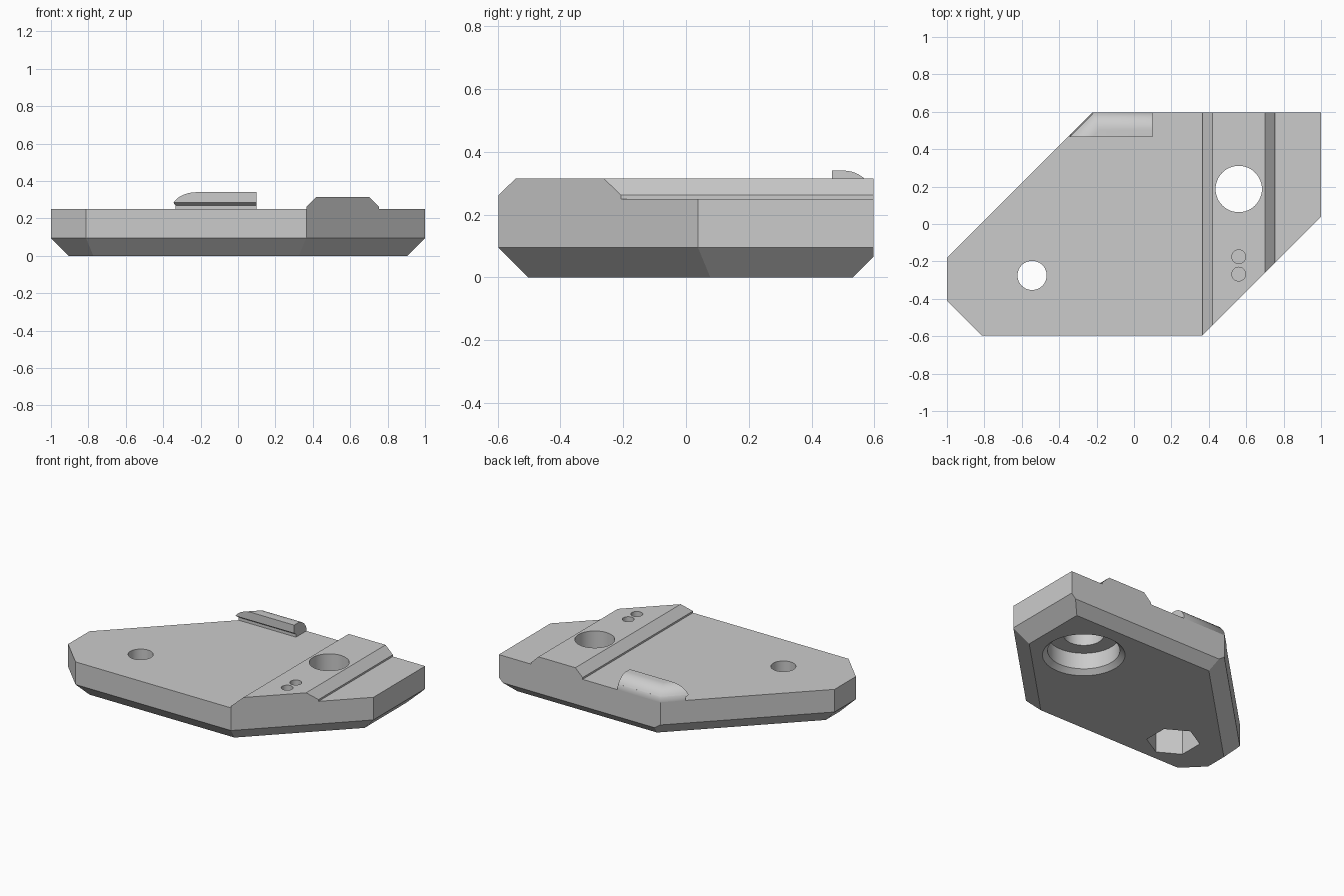
import bpy, bmesh
from math import radians, sin, cos, pi
from mathutils import Vector, Matrix

cube = bpy.data.objects.get("Cube")
if cube:
    bpy.data.objects.remove(cube)

grey = bpy.data.materials.new("plain grey")
grey.use_nodes = True
grey.diffuse_color = (0.6, 0.6, 0.6, 1)
grey.node_tree.nodes["Principled BSDF"].inputs["Base Color"].default_value = (0.6, 0.6, 0.6, 1)


def finish(name, bm):
    bmesh.ops.recalc_face_normals(bm, faces=bm.faces)
    mesh = bpy.data.meshes.new(name)
    bm.to_mesh(mesh)
    bm.free()
    mesh.materials.append(grey)
    obj = bpy.data.objects.new(name, mesh)
    bpy.context.collection.objects.link(obj)
    return obj


def loft(rings):
    """Closed solid through rings with equal point counts."""
    bm = bmesh.new()
    loops = [[bm.verts.new(p) for p in ring] for ring in rings]
    n = len(loops[0])
    for a, b in zip(loops, loops[1:]):
        for i in range(n):
            j = (i + 1) % n
            bm.faces.new((a[i], a[j], b[j], b[i]))
    bm.faces.new(loops[0])
    bm.faces.new(loops[-1])
    return bm


def boolean(target, tool, operation):
    mod = target.modifiers.new(operation.lower(), 'BOOLEAN')
    mod.operation = operation
    mod.solver = 'EXACT'
    mod.object = tool
    bpy.context.view_layer.objects.active = target
    bpy.ops.object.modifier_apply(modifier=mod.name)
    bpy.data.objects.remove(tool)


def drill(target, x, y, levels, sides=48, turn=0.0):
    """Cut a hole described by (height, radius) levels."""
    rings = [[(x + r * cos(turn + 2 * pi * i / sides), y + r * sin(turn + 2 * pi * i / sides), z)
              for i in range(sides)] for z, r in levels]
    boolean(target, finish("hole_cutter", loft(rings)), 'DIFFERENCE')


def smooth(obj, angle):
    bpy.ops.object.select_all(action='DESELECT')
    obj.select_set(True)
    bpy.context.view_layer.objects.active = obj
    bpy.ops.object.shade_smooth_by_angle(angle=radians(angle))


BACK, TOP = 0.597, 0.25

# Base plate: seven-sided slab, lower edges planed off at 45 degrees
outline = [(-1, -0.18), (-1, -0.41), (-0.813, -BACK), (0.365, -BACK),
           (1, 0.038), (1, BACK), (-0.223, BACK)]
bm = loft([[(x, y, z) for x, y in outline] for z in (0, TOP)])
for i, (x, y) in enumerate(outline):
    nx, ny = outline[(i + 1) % len(outline)]
    along = Vector((nx - x, ny - y, 0)).normalized()
    outward = Vector((along.y, -along.x, 0))
    chamfer = 0.065 if y == BACK and ny == BACK else 0.095
    cut = bmesh.ops.bisect_plane(
        bm, geom=bm.verts[:] + bm.edges[:] + bm.faces[:], dist=1e-5,
        plane_co=Vector((x, y, chamfer)), plane_no=outward - Vector((0, 0, 1)),
        clear_outer=True)
    edges = [e for e in cut["geom_cut"] if isinstance(e, bmesh.types.BMEdge)]
    bmesh.ops.edgeloop_fill(bm, edges=edges)
plate = finish("base_plate", bm)

# Raised rail with sloped shoulders, ending on the diagonal front edge
profile = [(0.365, TOP), (0.365, 0.262), (0.42, 0.315),
           (0.70, 0.315), (0.755, 0.262), (0.755, TOP)]
rail = finish("rail", loft([[(x, x - 0.962, z) for x, z in profile],
                            [(x, BACK, z) for x, z in profile]]))
boolean(plate, rail, 'UNION')

# Large through hole with a wide, lipped recess below
drill(plate, 0.56, 0.187, [(-0.1, 0.124), (0.5, 0.124)])
drill(plate, 0.56, 0.187, [(-0.01, 0.265), (0.03, 0.222), (0.14, 0.222)])
# Small through hole with a hexagonal nut pocket below
drill(plate, -0.545, -0.275, [(-0.1, 0.078), (0.5, 0.078)])
drill(plate, -0.545, -0.275, [(-0.1, 0.165), (0.17, 0.165)], 6, pi / 6)
# Pair of blind pin holes
for y in (-0.175, -0.268):
    drill(plate, 0.56, y, [(0.2, 0.037), (0.5, 0.037)], 32)
smooth(plate, 30)

# Hooked lip on the back edge: undercut front, rounded back and diagonal end
steps = 12
levels = [(TOP, 0, 0.485), (0.27, 0, 0.485), (0.285, 0.006, 0.465)]
for i in range(3, steps + 1):
    a = i / steps * pi / 2
    levels.append((TOP + 0.09 * sin(a), 0.095 * (1 - cos(a)), 0.465))
rings = []
for z, inset, front in levels:
    back = BACK - inset
    slant = -0.82 + inset * 2 ** 0.5
    rings.append([(0.10, front, z), (0.10, back, z),
                  (back + slant, back, z), (front + slant, front, z)])
lip = finish("back_lip", loft(rings))
smooth(lip, 50)
